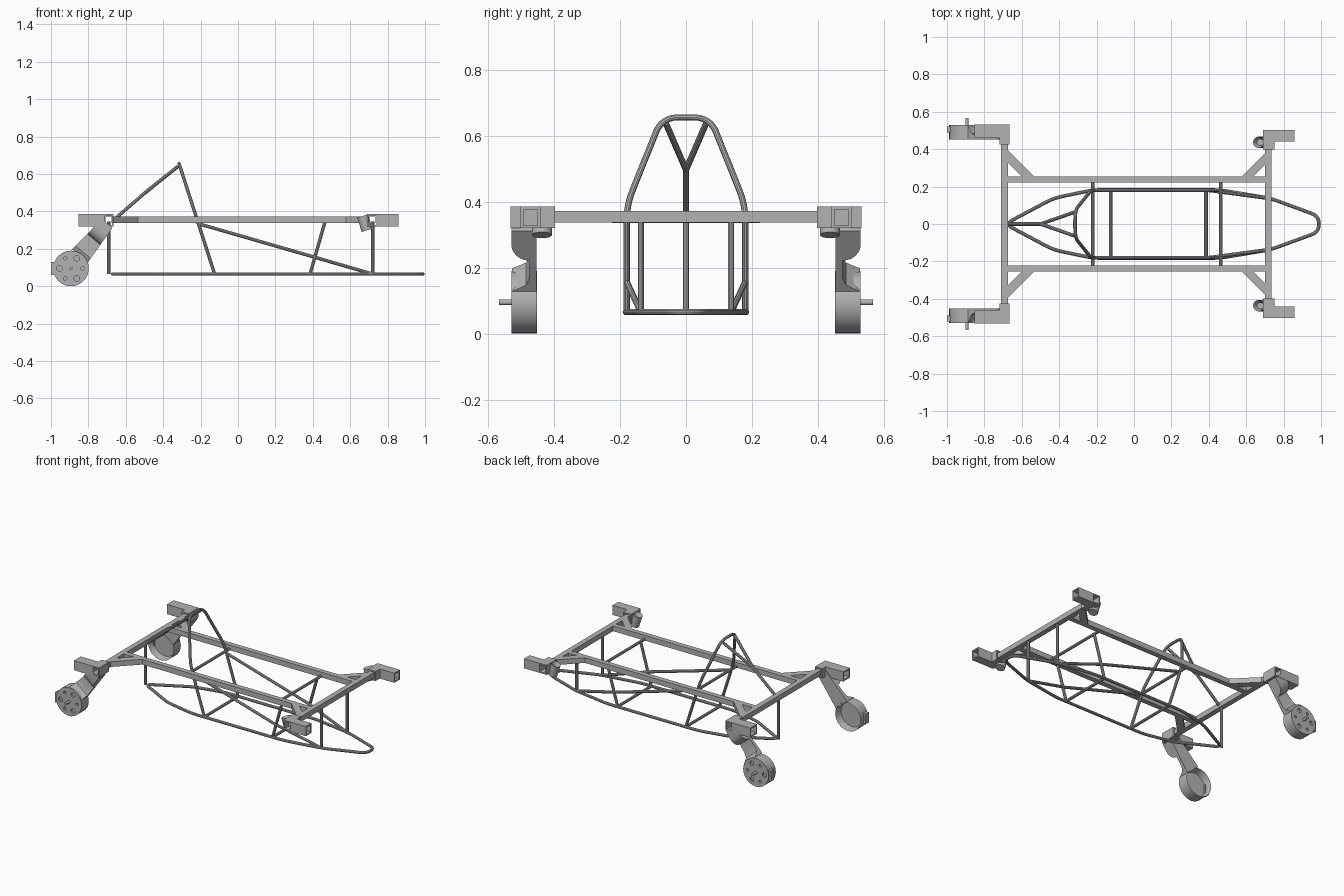
import bpy, bmesh, math
from mathutils import Vector, Matrix

if "Cube" in bpy.data.objects:
    bpy.data.objects.remove(bpy.data.objects["Cube"])

grey = bpy.data.materials.new("bare_metal_grey")
grey.use_nodes = True
COLOR = (0.45, 0.45, 0.45, 1)
grey.diffuse_color = COLOR
grey.node_tree.nodes["Principled BSDF"].inputs["Base Color"].default_value = COLOR


def finish(name, bm, smooth=False):
    bmesh.ops.recalc_face_normals(bm, faces=bm.faces)
    mesh = bpy.data.meshes.new(name)
    bm.to_mesh(mesh)
    bm.free()
    mesh.materials.append(grey)
    ob = bpy.data.objects.new(name, mesh)
    bpy.context.collection.objects.link(ob)
    if smooth:
        shade(ob)
    return ob


def shade(ob):
    bpy.ops.object.select_all(action="DESELECT")
    ob.select_set(True)
    bpy.context.view_layer.objects.active = ob
    bpy.ops.object.shade_smooth_by_angle(angle=math.radians(35))


def box(name, lo, hi, hollow_axis=None, wall=0.012):
    """Box between two corners, optionally an open tube along one axis."""
    bm = bmesh.new()
    lo, hi = Vector(lo), Vector(hi)
    bmesh.ops.create_cube(bm, size=1)
    for v in bm.verts:
        v.co = (lo + hi) / 2 + v.co * (hi - lo)
    if hollow_axis is not None:
        bm.normal_update()
        ends = [f for f in bm.faces if abs(f.normal[hollow_axis]) > 0.9]
        bmesh.ops.inset_individual(bm, faces=ends, thickness=wall)
        rims = [e for f in ends for e in f.edges]
        bmesh.ops.delete(bm, geom=ends, context="FACES_ONLY")
        bmesh.ops.bridge_loops(bm, edges=rims)
    return finish(name, bm)


def loft(name, ring_a, ring_b, smooth=False):
    """Solid between two matching outlines."""
    bm = bmesh.new()
    a = [bm.verts.new(p) for p in ring_a]
    b = [bm.verts.new(p) for p in ring_b]
    bm.faces.new(a)
    bm.faces.new(b[::-1])
    for i in range(len(a)):
        j = (i + 1) % len(a)
        bm.faces.new((a[i], b[i], b[j], a[j]))
    return finish(name, bm, smooth)


def mirror_box(name, lo, hi, side, **kw):
    y = sorted((lo[1] * side, hi[1] * side))
    return box(name, (lo[0], y[0], lo[2]), (hi[0], y[1], hi[2]), **kw)


def bend(points, length, closed):
    """Round the corners of a path."""
    pts = [Vector(p) for p in points]
    out = []
    for i, p in enumerate(pts):
        if not closed and i in (0, len(pts) - 1):
            out.append(p)
            continue
        q, r = pts[i - 1], pts[(i + 1) % len(pts)]
        a = p + (q - p).normalized() * min(length, (q - p).length * 0.48)
        b = p + (r - p).normalized() * min(length, (r - p).length * 0.48)
        for k in range(7):
            t = k / 6
            out.append(a * (1 - t) ** 2 + p * 2 * t * (1 - t) + b * t * t)
    return out


def tube(name, points, corner=0.03, closed=False, radius=0.0095):
    curve = bpy.data.curves.new(name, "CURVE")
    curve.dimensions = "3D"
    curve.bevel_depth = radius
    curve.bevel_resolution = 3
    curve.use_fill_caps = True
    path = bend(points, corner, closed)
    spline = curve.splines.new("POLY")
    spline.points.add(len(path) - 1)
    for sp, p in zip(spline.points, path):
        sp.co = (*p, 1)
    spline.use_cyclic_u = closed
    curve.materials.append(grey)
    ob = bpy.data.objects.new(name, curve)
    bpy.context.collection.objects.link(ob)
    bpy.ops.object.select_all(action="DESELECT")
    ob.select_set(True)
    bpy.context.view_layer.objects.active = ob
    bpy.ops.object.convert(target="MESH")
    shade(bpy.context.view_layer.objects.active)


def cylinder_bm(bm, center, radius, depth, rot, segs=32):
    return bmesh.ops.create_cone(
        bm, cap_ends=True, segments=segs, radius1=radius, radius2=radius,
        depth=depth, matrix=Matrix.Translation(center) @ rot)


def cup(name, center, radius, depth, rot, wall, recess, open_dir):
    """Cylinder with one end hollowed out."""
    bm = bmesh.new()
    cylinder_bm(bm, center, radius, depth, rot)
    bm.normal_update()
    cap = max(bm.faces, key=lambda f: (len(f.verts) > 4) * f.normal.dot(open_dir))
    bmesh.ops.inset_individual(bm, faces=[cap], thickness=wall)
    bmesh.ops.translate(bm, verts=cap.verts, vec=-Vector(open_dir) * recess)
    return finish(name, bm, True)


# Square-tube main frame
Z0, Z1 = 0.337, 0.372
REAR, FRONT = (-0.71, -0.675), (0.70, 0.735)
for name, (x0, x1), y in (("rear", REAR, 0.47), ("front", FRONT, 0.45)):
    box(name + "_cross_beam", (x0, -y, Z0), (x1, y, Z1), hollow_axis=1, wall=0.003)

TURN = Matrix.Rotation(math.pi / 2, 4, "X")
TILT = Matrix.Rotation(math.radians(-18), 4, "Y")
HUB = Vector((-0.893, 0.491, 0.095))

for s, side in ((1, "back"), (-1, "front")):
    mirror_box(side + "_long_beam", (REAR[1], 0.221, Z0), (FRONT[0], 0.255, Z1), s)
    # Corner gussets
    for end, x, d, far, near in (("rear", REAR[1], 1, 0.14, 0.075),
                                 ("front", FRONT[0], -1, 0.123, 0.062)):
        outline = [(x, 0.255 + far), (x + d * far, 0.255),
                   (x + d * near, 0.255), (x, 0.255 + near)]
        loft(f"{side}_{end}_gusset", [(px, py * s, Z0) for px, py in outline],
             [(px, py * s, Z1) for px, py in outline])
    # Corner sleeves and hollow mounting blocks
    mirror_box(side + "_rear_sleeve", (-0.72, 0.425, 0.32), (-0.666, 0.532, 0.385), s,
               hollow_axis=1)
    mirror_box(side + "_rear_block", (-0.853, 0.46, 0.32), (-0.72, 0.532, 0.385), s,
               hollow_axis=0)
    mirror_box(side + "_front_sleeve", (0.69, 0.398, 0.32), (0.75, 0.502, 0.385), s,
               hollow_axis=1)
    mirror_box(side + "_front_block", (0.75, 0.442, 0.32), (0.858, 0.502, 0.385), s,
               hollow_axis=0)
    # Tilted steering pivot
    axis = TILT @ Vector((0, 0, 1))
    cup(side + "_steering_pivot", Vector((0.678, 0.437 * s, 0.337)), 0.03, 0.08, TILT,
        0.012, 0.03, axis)

    # Swing arm, scooped on its outer side and wider towards the hub
    along, across = Vector((-0.643, 0, -0.766)), Vector((0.766, 0, -0.643))
    top = Vector((-0.70, 0, 0.335))
    scoop = [(0.05 + 0.06 * math.sin(a), 0.475 + 0.055 * math.cos(a))
             for a in (math.pi / 12 * i for i in range(7))]
    profile = [(0, 0.453), (0, 0.53)] + scoop + [
        (0.175, 0.475), (0.20, 0.485), (0.215, 0.51), (0.225, 0.528), (0.225, 0.453)]

    def edge(sign):
        return [top + along * d + across * sign * (0.037 + 0.08 * d)
                + Vector((0, y * s, 0)) for d, y in profile]
    loft(side + "_swing_arm", edge(-1), edge(1), True)

    # Wheel hub cup with bolt holes on its outer face
    centre = Vector((HUB.x, HUB.y * s, HUB.z))
    hub = cup(side + "_wheel_hub", centre, 0.095, 0.077, TURN, 0.012, 0.045,
              Vector((0, -s, 0)))
    bm = bmesh.new()
    for i in range(6):
        a = math.radians(60 * i)
        spot = Vector((0.062 * math.cos(a), 0.0385 * s, 0.062 * math.sin(a)))
        cylinder_bm(bm, centre + spot, 0.009 if i % 2 == 0 else 0.015, 0.024, TURN, 16)
    cutter = finish(side + "_bolt_hole_cutter", bm)
    cutter.hide_render = True
    cut = hub.modifiers.new("bolt_holes", "BOOLEAN")
    cut.operation, cut.solver, cut.object = "DIFFERENCE", "EXACT", cutter
    bpy.context.view_layer.objects.active = hub
    bpy.ops.object.modifier_apply(modifier=cut.name)
    bpy.data.objects.remove(cutter)
    # Axle pin and cable tab
    bm = bmesh.new()
    cylinder_bm(bm, centre + Vector((0, 0.055 * s, 0)), 0.009, 0.044, TURN, 16)
    finish(side + "_axle_pin", bm, True)
    mirror_box(side + "_cable_tab", (-1.0, 0.488, 0.06), (-0.97, 0.522, 0.13), s)

# Round-tube cockpit cage
FLOOR, W = 0.065, 0.18
half = [(-0.43, 0.138), (-0.22, 0.182), (0.46, 0.182), (0.73, 0.137), (0.989, 0.042)]
loop = [(-0.69, 0)] + half + [(x, -y) for x, y in half[::-1]]
tube("floor_rail", [(x, y, FLOOR) for x, y in loop], 0.045, True)


def hoop_x(z):
    return -0.315 + (0.655 - z) * 0.322


hoop = [(W, FLOOR), (W, 0.39), (0.073, 0.656)]
hoop += [(-y, z) for y, z in hoop[::-1]]
tube("roll_hoop", [(hoop_x(z), y, z) for y, z in hoop], 0.05)
fork = (-0.50, 0, 0.497)
tube("hoop_spine", [(-0.67, 0, 0.35), fork])
tube("rear_post", [(-0.692, 0, FLOOR), (-0.692, 0, Z0 + 0.01)])
for x, name in ((-0.125, "rear"), (0.385, "front")):
    tube(name + "_floor_bar", [(x, -W, FLOOR), (x, W, FLOOR)])
for x, name in ((-0.22, "rear"), (0.465, "front")):
    tube(name + "_hanger_bar", [(x, -0.225, 0.345), (x, 0.225, 0.345)])
for s, side in ((1, "back"), (-1, "front")):
    tube(side + "_hoop_fork", [fork, (-0.322, 0.062 * s, 0.64)])
    tube(side + "_nose_post", [(0.72, 0.137 * s, FLOOR), (0.72, 0.137 * s, Z0 + 0.01)])
    tube(side + "_side_strut", [(0.385, W * s, FLOOR), (0.465, W * s, 0.345)])
    tube(side + "_side_diagonal", [(-0.215, W * s, 0.335), (0.40, W * s, 0.158),
                                   (0.72, 0.137 * s, FLOOR)], 0.02)
